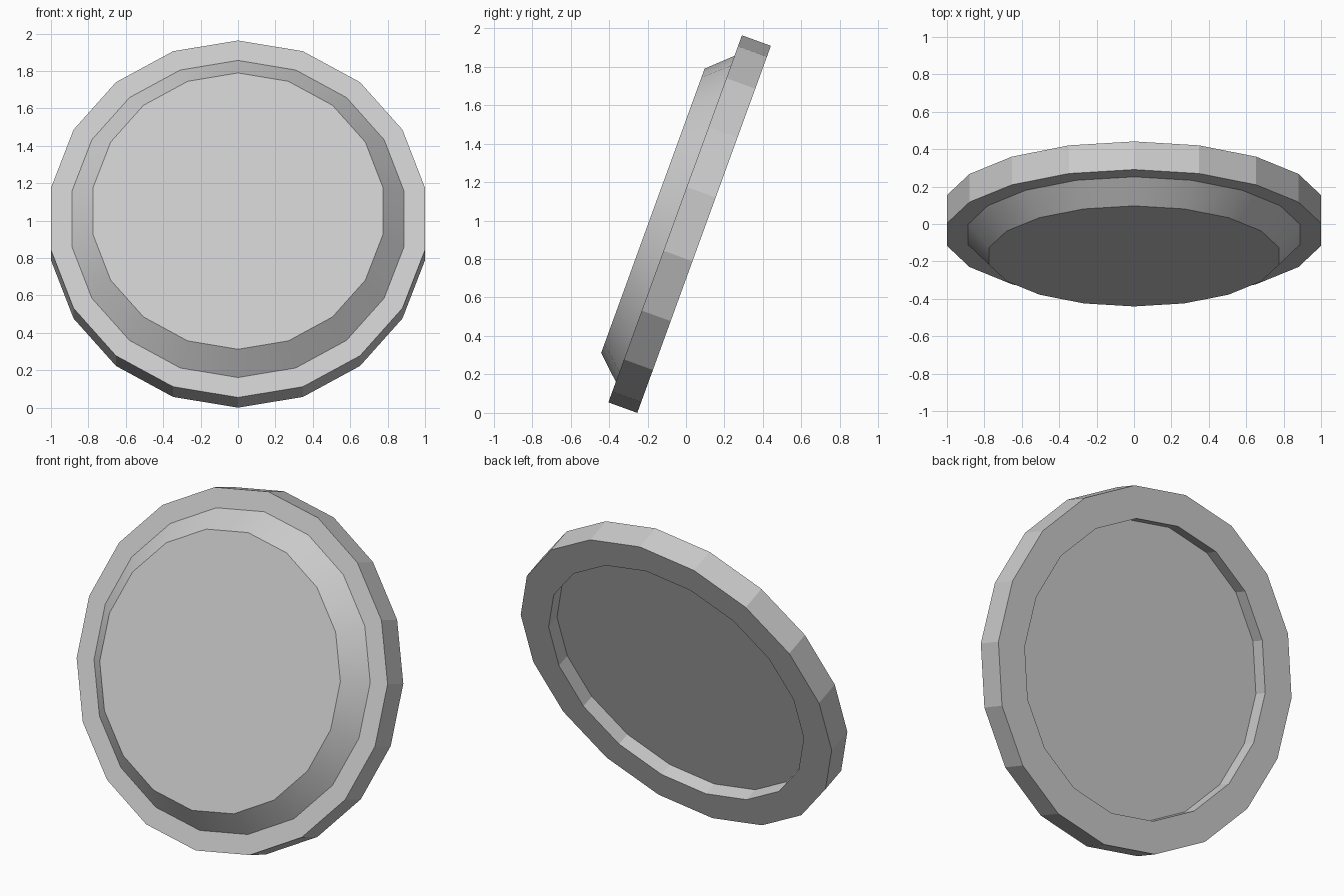
import bpy, bmesh
from math import sin, cos, pi, radians
from mathutils import Matrix

if "Cube" in bpy.data.objects:
    bpy.data.objects.remove(bpy.data.objects["Cube"])

SIDES = 18
R = 1 / sin(radians(80))      # corner radius giving a 2 unit width
THICK, DOME, RECESS = 0.16, 0.123, 0.085

# Lathe profile (radius, height), from recessed back floor to raised front cap
profile = [(0.833, RECESS), (0.833, 0), (R, 0), (R, THICK),
           (0.902, THICK), (0.786, THICK + DOME)]
SMOOTH_BAND = 4               # only the sloped front bevel is smooth

bm = bmesh.new()
rings = []
for r, h in profile:
    rings.append([bm.verts.new((r * cos(pi / 2 + 2 * pi * i / SIDES),
                                r * sin(pi / 2 + 2 * pi * i / SIDES), h))
                  for i in range(SIDES)])

# Side bands
for b, (lo, hi) in enumerate(zip(rings, rings[1:])):
    for i in range(SIDES):
        j = (i + 1) % SIDES
        f = bm.faces.new((lo[i], lo[j], hi[j], hi[i]))
        f.smooth = b == SMOOTH_BAND

# Back floor and front cap
bm.faces.new(rings[0][::-1])
bm.faces.new(rings[-1])
bm.normal_update()
bmesh.ops.recalc_face_normals(bm, faces=bm.faces[:])

# Keep the outlines of the bevel sharp
for e in bm.edges:
    e.smooth = all(f.smooth for f in e.link_faces)

# Lean the disc back by 20 degrees and rest it on the floor
lean = Matrix.Rotation(radians(70), 4, 'X')
bm.transform(Matrix.Translation((0, 0.094, R * cos(radians(20)))) @ lean)

mesh = bpy.data.meshes.new("round_panel")
bm.to_mesh(mesh)
bm.free()
bpy.context.collection.objects.link(bpy.data.objects.new("round_panel", mesh))
